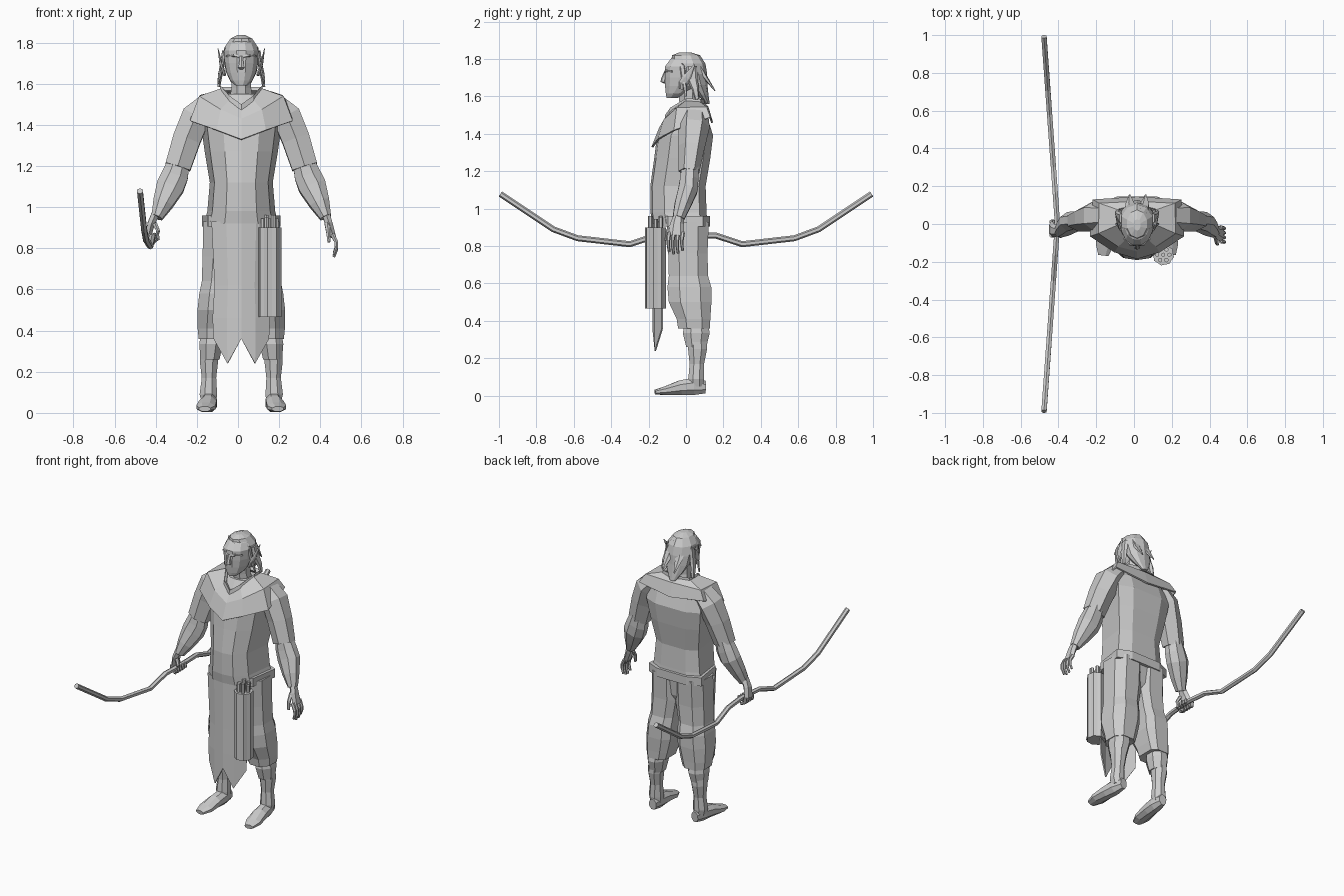
import bpy, bmesh, math
from mathutils import Vector

BODY_X = .016  # the body stands slightly right of centre, as the bow widens the left


def finish(name, bm, mirror=False, thick=0):
    bmesh.ops.recalc_face_normals(bm, faces=bm.faces)
    me = bpy.data.meshes.new(name)
    bm.to_mesh(me)
    bm.free()
    ob = bpy.data.objects.new(name, me)
    bpy.context.collection.objects.link(ob)
    if not name.startswith(("bow", "quiver", "arrow", "left_", "right_")):
        ob.location.x = BODY_X
    if thick:
        ob.modifiers.new("thick", 'SOLIDIFY').thickness = thick
    if mirror:
        ob.modifiers.new("mirror", 'MIRROR').use_axis[0] = True
    return ob


def loft(name, rings, cap=True, closed=True, **kw):
    """Skin a list of point rings."""
    bm = bmesh.new()
    vs = [[bm.verts.new(p) for p in r] for r in rings]
    n = len(rings[0])
    for a, b in zip(vs, vs[1:]):
        for i in range(n if closed else n - 1):
            j = (i + 1) % n
            bm.faces.new((a[i], a[j], b[j], b[i]))
    if cap:
        bm.faces.new(vs[0])
        bm.faces.new(vs[-1])
    return finish(name, bm, **kw)


def ngon(n):
    return [(math.cos(2 * math.pi * (i + .5) / n), math.sin(2 * math.pi * (i + .5) / n)) for i in range(n)]


def both(half):
    """Complete a half outline that starts and ends on the centre line."""
    return half + [(-p[0],) + tuple(p[1:]) for p in half[-2:0:-1]]


def tube(name, secs, shape=8, flat=False, **kw):
    """Sections (x, y, z, rx, ry) swept along their own path."""
    shape = ngon(shape) if isinstance(shape, int) else shape
    P = [Vector(s[:3]) for s in secs]
    rings = []
    for i, s in enumerate(secs):
        t = (P[min(i + 1, len(P) - 1)] - P[max(i - 1, 0)]).normalized()
        if flat:
            u, v = Vector((1, 0, 0)), Vector((0, 1, 0))
        else:
            ref = Vector((1, 0, 0)) if abs(t.x) < .8 else Vector((0, 0, 1))
            u = (ref - t * ref.dot(t)).normalized()
            v = t.cross(u)
        rings.append([P[i] + u * (a * s[3]) + v * (b * s[4]) for a, b in shape])
    return loft(name, rings, **kw)


def rod(name, pts, r, tip=None, n=6, **kw):
    """Thin rod with an optional tapered tip."""
    k = len(pts) - 1
    tip = r if tip is None else tip
    return tube(name, [(*p, r + (tip - r) * i / k, r + (tip - r) * i / k) for i, p in enumerate(pts)], n, **kw)


# torso and belt
body = both([(0, -1), (.45, -.93), (.85, -.5), (1, .75), (.55, 1), (0, 1)])
tube("tunic", [(0, -.033, .92, .18, .147), (0, -.04, .98, .165, .15), (0, -.043, 1.12, .153, .148),
               (0, -.02, 1.27, .178, .15), (0, -.005, 1.39, .195, .15), (0, .012, 1.48, .19, .105),
               (0, .02, 1.55, .09, .07)], body, flat=True)
tube("belt", [(0, -.022, .905, .19, .15), (0, -.022, .96, .19, .15)], body, flat=True)

# mantle with a pointed front and its raised collar
collar = both([(0, -.1, 1.49), (.05, -.075, 1.53), (.09, 0, 1.58), (.085, .07, 1.575), (0, .09, 1.575)])
mid = both([(0, -.145, 1.43), (.1, -.12, 1.475), (.205, -.05, 1.54), (.2, .11, 1.545), (0, .12, 1.545)])
hem = both([(0, -.185, 1.33), (.12, -.15, 1.375), (.25, -.065, 1.42), (.235, .13, 1.49), (0, .145, 1.46)])
loft("mantle", [collar, mid, hem], cap=False, thick=.01)
lip = [(x * 1.12, y * 1.12, z + .01) for x, y, z in collar]
low = [(x * 1.2, y * 1.15, z - .018) for x, y, z in collar]
loft("collar", [collar, lip, low], cap=False, thick=.006)

# split front apron
cols = [-1, -.5, 0, .5, 1]
rows = []
for w, z in ((.145, [.93] * 5), (.13, [.62] * 5), (.14, [.46] * 5), (.135, [.36, .24, .36, .24, .36])):
    rows.append([(s * w, -.18 + .05 * s * s, zz) for s, zz in zip(cols, z)])
loft("apron", rows, cap=False, closed=False, thick=.008)

# baggy trousers, gaiters, boots and feet
seat = [(-1, -.6), (-.5, -1), (.45, -1), (1, -.45), (1, .5), (.5, 1), (-.55, 1), (-1, .7)]
tube("hips", [(0, .015, .93, .1, .105), (0, .012, .8, .09, .095), (0, .01, .72, .04, .06)], 8, flat=True)
tube("trousers", [(.093, .01, .93, .092, .112), (.094, .01, .76, .094, .105), (.106, .013, .64, .086, .105),
                  (.114, .018, .58, .09, .117), (.12, .022, .5, .093, .114), (.13, .04, .41, .082, .09),
                  (.135, .043, .36, .072, .085), (.142, .05, .365, .05, .06)], seat, flat=True, mirror=True)
tube("gaiter", [(.143, .055, .38, .058, .068), (.147, .055, .335, .062, .078), (.152, .055, .26, .05, .058)],
     8, flat=True, mirror=True)
tube("boot_shaft", [(.152, .055, .34, .051, .06), (.157, .062, .25, .048, .055), (.157, .058, .17, .038, .042),
                    (.16, .055, .09, .046, .046), (.157, .055, .05, .038, .045)], 8, flat=True, mirror=True)
tube("foot", [(.152, .105, .046, .026, .036), (.157, .04, .05, .042, .05), (.163, -.03, .043, .046, .042),
              (.172, -.11, .027, .05, .025), (.178, -.165, .019, .03, .014)], 8, mirror=True)

# sleeves and bracers
tube("sleeve", [(.165, .045, 1.5, .06, .075), (.22, .042, 1.44, .08, .085), (.265, .03, 1.33, .078, .07),
                (.308, .015, 1.195, .072, .056)], 6, mirror=True)
tube("forearm", [(.3, .022, 1.23, .055, .048), (.322, .017, 1.155, .07, .053), (.345, .01, 1.1, .073, .056),
                 (.38, -.018, 1.02, .054, .047), (.41, -.04, .95, .03, .034)], 8, mirror=True)

# relaxed hand
tube("left_palm", [(.425, -.038, .97, .022, .026), (.442, -.047, .92, .02, .036), (.463, -.052, .855, .015, .044)], 6)
for i in range(4):
    y = -.09 + i * .024
    d = (.012, 0, .004, .018)[i]
    rod("left_finger", [(.458, y, .87), (.478, y - .005, .83), (.478, y - .004, .79 + d), (.466, y, .757 + d)],
        .012, .007)
rod("left_thumb", [(.433, -.065, .92), (.438, -.098, .88), (.442, -.108, .83)], .014, .008)

# gripping hand
tube("right_palm", [(-.4, -.038, .97, .022, .026), (-.422, -.035, .92, .02, .036), (-.436, -.025, .86, .016, .045)], 6)
for i in range(4):
    y = -.06 + i * .024
    rod("right_finger", [(-.438, y, .87), (-.436, y, .838), (-.41, y, .825), (-.387, y, .845), (-.392, y, .872)],
        .012, .008)
rod("right_thumb", [(-.405, -.055, .92), (-.388, -.065, .885), (-.4, -.045, .84)], .013, .008)

# recurved bow held level
limb = [(.03, .86), (.16, .856), (.3, .81), (.58, .842), (.71, .89), (.992, 1.078)]
path = [(-y, z) for y, z in limb[::-1]] + limb
rod("bow", [(-.405 - .072 * abs(y), y, z) for y, z in path], .016)

# quiver and arrows
flute = [(x * (1 if i % 2 else .9), y * (1 if i % 2 else .9)) for i, (x, y) in enumerate(ngon(16))]
tube("quiver", [(.155, -.163, z, .058, .058) for z in (.465, .9)], flute, flat=True)
for i in range(7):
    a = i * math.pi / 3
    r = 0 if i == 6 else .032
    x, y = .155 + r * math.cos(a), -.163 + r * math.sin(a)
    rod("arrow", [(x, y, .85), (x, y, .945 + .008 * (i % 3))], .012, n=6)

# neck and head
tube("neck", [(0, .03, 1.5, .065, .065), (0, .015, 1.58, .052, .056), (0, .01, 1.67, .052, .06)], 8, flat=True)
tube("head", [(0, -.075, 1.592, .03, .03), (0, -.05, 1.615, .055, .06), (0, -.02, 1.655, .074, .095),
              (0, -.012, 1.7, .083, .105), (0, -.01, 1.76, .086, .106), (0, 0, 1.8, .068, .085),
              (0, .005, 1.822, .035, .045)], 12, flat=True)
tube("nose", [(0, -.108, 1.735, .008, .008), (0, -.12, 1.695, .013, .014), (0, -.122, 1.678, .018, .014),
              (0, -.11, 1.67, .01, .008)], 6, flat=True)
tube("brow", [(.008, -.11, 1.73, .008, .008), (.035, -.106, 1.738, .008, .008), (.07, -.075, 1.733, .006, .006)],
     5, mirror=True)
tube("ear", [(.08, -.025, 1.64, .008, .012), (.09, -.015, 1.67, .008, .024), (.1, .005, 1.7, .007, .022),
             (.113, .045, 1.77, .002, .003)], 6, mirror=True)

# swept-back hair and loose strands
tube("hair", [(0, -.005, 1.836, .02, .03), (0, .0, 1.82, .055, .075), (0, .012, 1.775, .087, .092),
              (0, .045, 1.72, .088, .068), (0, .065, 1.66, .08, .05), (0, .09, 1.61, .055, .03),
              (0, .115, 1.56, .02, .012)], 10, flat=True)
tube("side_lock", [(.085, .03, 1.76, .01, .03), (.093, .035, 1.69, .012, .03),
                   (.104, .05, 1.64, .012, .02), (.11, .06, 1.585, .008, .012)], 5, mirror=True)
tube("temple_lock", [(.08, -.02, 1.76, .008, .016), (.092, -.01, 1.68, .008, .012), (.112, .0, 1.6, .004, .006)],
     5, mirror=True)
for x in (-.03, .035):
    tube("back_lock", [(x, .07, 1.76, .03, .014), (x * 1.2, .105, 1.7, .026, .012),
                       (x * 1.3, .155, 1.63, .004, .003)], 5)
